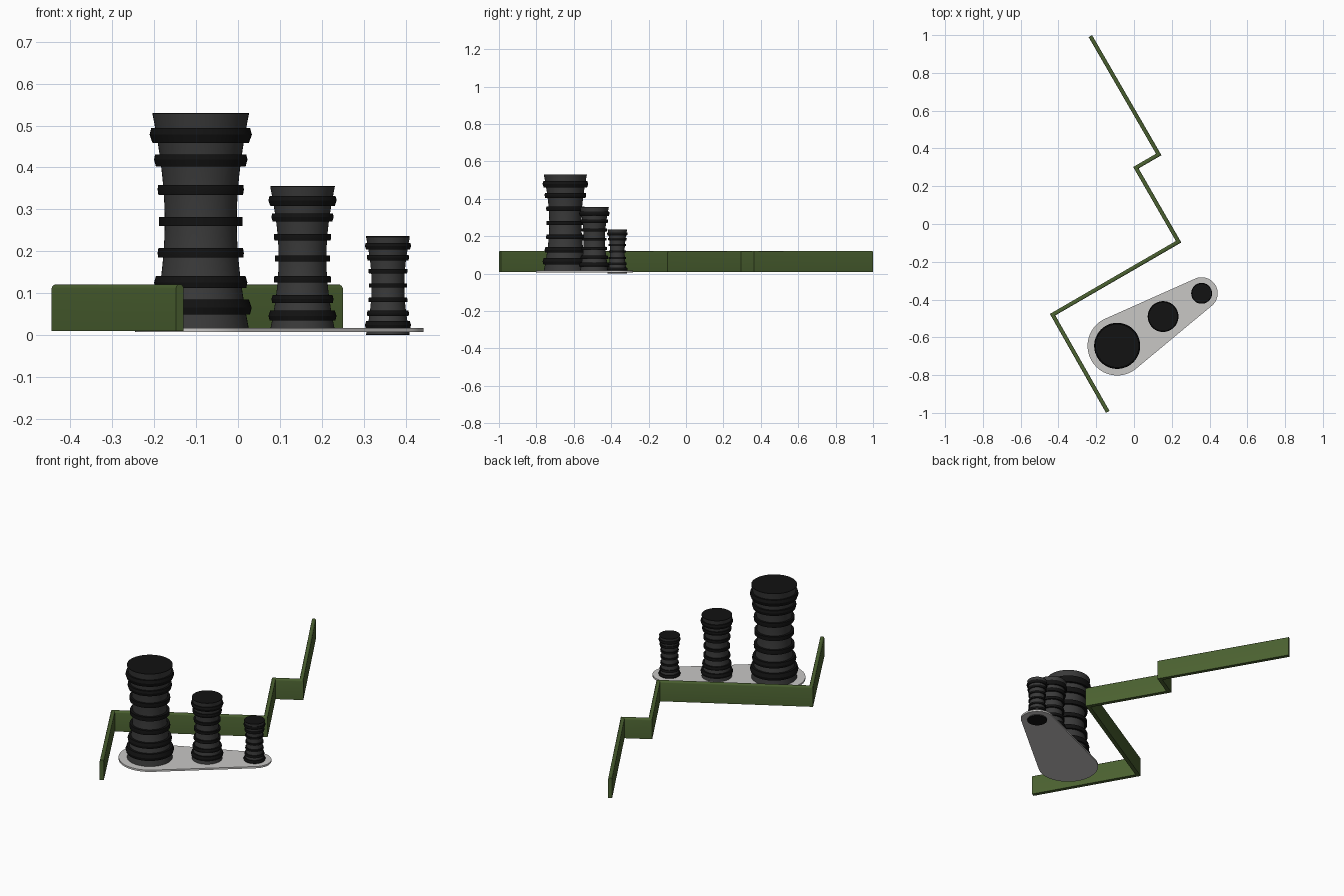
import bpy, bmesh, math
from mathutils import Vector

if "Cube" in bpy.data.objects:
    bpy.data.objects.remove(bpy.data.objects["Cube"])


def material(name, rgb):
    m = bpy.data.materials.new(name)
    m.diffuse_color = (*rgb, 1)
    m.use_nodes = True
    m.node_tree.nodes["Principled BSDF"].inputs["Base Color"].default_value = m.diffuse_color
    return m


GREEN = material("wall green", (0.07, 0.12, 0.03))
CHARCOAL = material("charcoal", (0.042, 0.042, 0.042))
BLACK = material("black", (0.006, 0.006, 0.006))
GREY = material("light grey", (0.58, 0.57, 0.56))


def make_object(name, bm, mat, smooth=None):
    bmesh.ops.recalc_face_normals(bm, faces=bm.faces)
    me = bpy.data.meshes.new(name)
    bm.to_mesh(me)
    bm.free()
    me.materials.append(mat)
    ob = bpy.data.objects.new(name, me)
    bpy.context.collection.objects.link(ob)
    if smooth:
        bpy.ops.object.select_all(action='DESELECT')
        ob.select_set(True)
        bpy.context.view_layer.objects.active = ob
        bpy.ops.object.shade_smooth_by_angle(angle=math.radians(smooth))
    return ob


def lathe(name, profile, centre, mat, closed=False, sides=48):
    """Spin a (radius, z) profile about a vertical axis."""
    bm = bmesh.new()
    loops = []
    for r, z in profile:
        loops.append([bm.verts.new((centre[0] + r * math.cos(2 * math.pi * i / sides),
                                    centre[1] + r * math.sin(2 * math.pi * i / sides), z))
                      for i in range(sides)])
    pairs = list(zip(loops, loops[1:]))
    if closed:
        pairs.append((loops[-1], loops[0]))
    for a, b in pairs:
        for i in range(sides):
            j = (i + 1) % sides
            bm.faces.new((a[i], a[j], b[j], b[i]))
    if not closed:
        bm.faces.new(loops[0])
        bm.faces.new(loops[-1])
    return make_object(name, bm, mat, 25)


# Zigzag wall: a mitred strip with a rounded top
H = 0.0105
path = [Vector(p) for p in ((-0.139, -0.9945), (-0.431, -0.480), (0.236, -0.094),
                            (0.010, 0.298), (0.131, 0.368), (-0.231, 0.9945))]
section = [(-1, 0.009), (-1, 0.111), (-0.85, 0.1165), (-0.5, 0.120),
           (0.5, 0.120), (0.85, 0.1165), (1, 0.111), (1, 0.009)]
bm = bmesh.new()
rows = []
for i, p in enumerate(path):
    normals = []
    for a, b in ((i - 1, i), (i, i + 1)):
        if a >= 0 and b < len(path):
            d = (path[b] - path[a]).normalized()
            normals.append(Vector((-d.y, d.x)))
    m = sum(normals, Vector((0, 0))).normalized()
    m = m * (H / m.dot(normals[0]))
    rows.append([bm.verts.new((p.x + m.x * s, p.y + m.y * s, z)) for s, z in section])
n = len(section)
for a, b in zip(rows, rows[1:]):
    for i in range(n):
        j = (i + 1) % n
        bm.faces.new((a[i], a[j], b[j], b[i]))
bm.faces.new(rows[0])
bm.faces.new(rows[-1])
make_object("zigzag_wall", bm, GREEN, 50)

# Base plate: tapered outline around the large and small towers
big, small = Vector((-0.089, -0.645)), Vector((0.358, -0.367))
axis = small - big
heading = math.atan2(axis.y, axis.x)
R1, R2 = 0.157, 0.085
tangent = math.acos((R1 - R2) / axis.length)
outline = []
for c, r, start, end in ((small, R2, -tangent, tangent),
                         (big, R1, tangent, 2 * math.pi - tangent)):
    for i in range(33):
        a = heading + start + (end - start) * i / 32
        outline.append((c.x + r * math.cos(a), c.y + r * math.sin(a)))
bm = bmesh.new()
low = [bm.verts.new((x, y, 0.007)) for x, y in outline]
top = [bm.verts.new((x, y, 0.017)) for x, y in outline]
bm.faces.new(low)
bm.faces.new(top)
for i in range(len(low)):
    j = (i + 1) % len(low)
    bm.faces.new((low[i], low[j], top[j], top[i]))
make_object("base_plate", bm, GREY, 30)


# Waisted towers with black bands, tilted to follow the flare
def tower(name, centre, z0, z1, r_end, r_waist):
    height = z1 - z0

    def radius(t):
        u = 2 * t - 1
        return math.sqrt(r_waist ** 2 + (r_end ** 2 - r_waist ** 2) * u * u)

    body = [(radius(i / 24), z0 + 0.003 + (height - 0.006) * i / 24) for i in range(25)]
    lathe(name + "_body", body, centre, CHARCOAL)
    for part, z in (("top", z1 - 0.003), ("bottom", z0)):
        lathe(f"{name}_{part}_cap", [(r_end, z), (r_end, z + 0.003)], centre, BLACK)
    for k, t in enumerate((0.106, 0.221, 0.356, 0.5, 0.645, 0.782, 0.897)):
        u = 2 * t - 1
        r = radius(t)
        R = r * 1.16
        h = height * (0.021 + 0.021 * u * u)
        s = (u > 0.05) - (u < -0.05)
        tilt = abs(u) * 0.07
        z = z0 + height * t
        band = [(r * 0.9, z + s * h), (R * (1 - tilt * 0.6), z + s * h), (R, z + s * h * 0.1),
                (R * (1 - tilt), z - s * h), (r * 0.9, z - s * h)]
        if s == 0:
            band = [(r * 0.9, z + h), (R, z + h), (R, z - h), (r * 0.9, z - h)]
        lathe(f"{name}_band_{k + 1}", band, centre, BLACK, closed=True)


tower("large_tower", big, 0.012, 0.530, 0.115, 0.086)
tower("medium_tower", (0.154, -0.490), 0.010, 0.356, 0.077, 0.057)
tower("small_tower", small, 0.0, 0.236, 0.052, 0.039)
